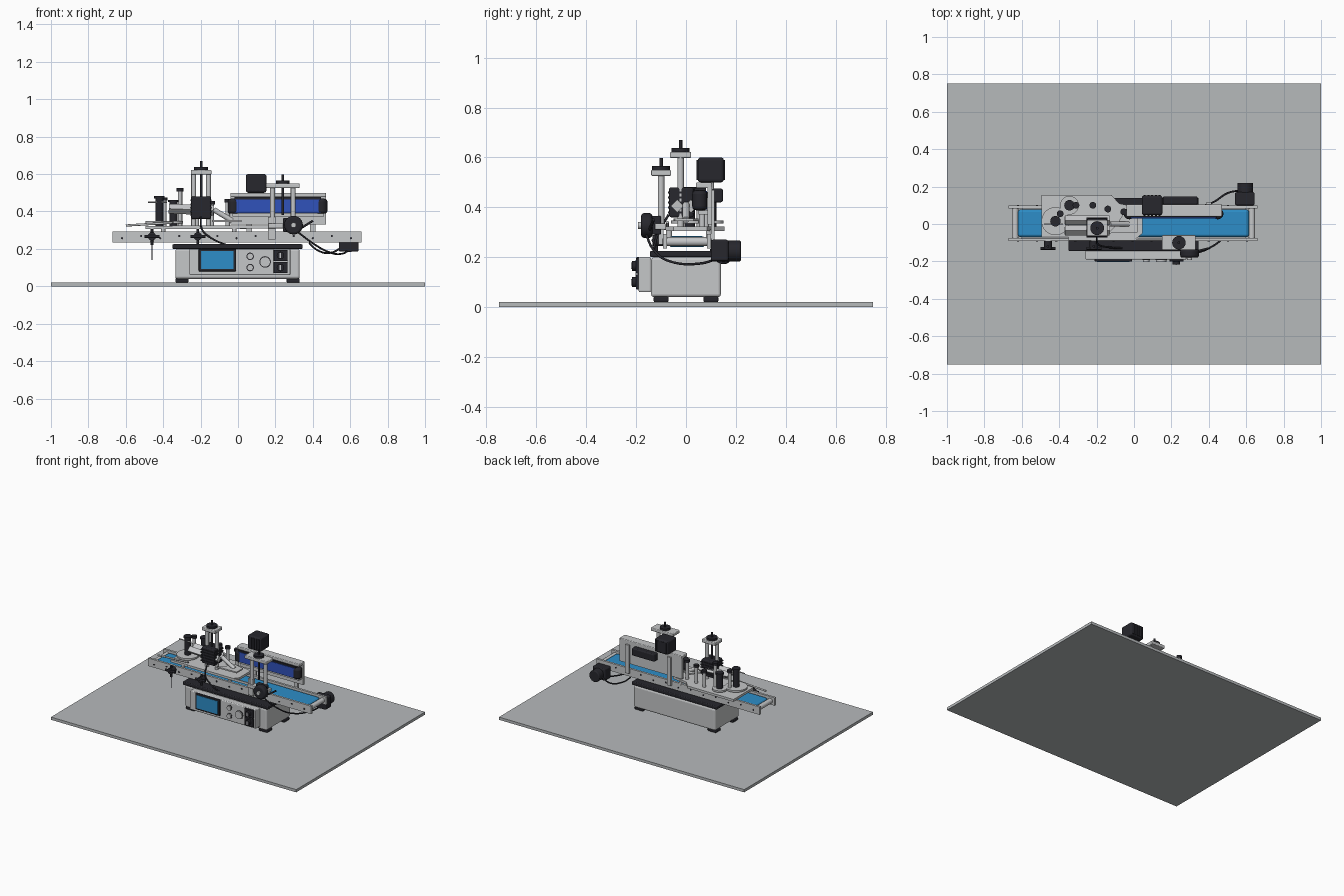
import bpy, bmesh, math
from mathutils import Vector

if "Cube" in bpy.data.objects:
    bpy.data.objects.remove(bpy.data.objects["Cube"], do_unlink=True)


def material(name, rgb):
    m = bpy.data.materials.new(name)
    m.use_nodes = True
    m.diffuse_color = (*rgb, 1)
    m.node_tree.nodes["Principled BSDF"].inputs["Base Color"].default_value = (*rgb, 1)
    return m


GREY = material("light grey metal", (0.56, 0.57, 0.58))
FLOOR = material("table grey", (0.47, 0.49, 0.5))
BLACK = material("black plastic", (0.02, 0.02, 0.026))
BLUE = material("belt blue", (0.026, 0.27, 0.58))
DEEP = material("deep blue", (0.03, 0.085, 0.5))


def finish(bm, name, mat, bevel=0, smooth=False):
    me = bpy.data.meshes.new(name)
    bm.to_mesh(me)
    bm.free()
    me.materials.append(mat)
    ob = bpy.data.objects.new(name, me)
    bpy.context.collection.objects.link(ob)
    if bevel:
        mod = ob.modifiers.new("rounded edges", "BEVEL")
        mod.width, mod.segments, mod.limit_method = bevel, 3, "ANGLE"
    if smooth:
        bpy.ops.object.select_all(action="DESELECT")
        ob.select_set(True)
        bpy.context.view_layer.objects.active = ob
        bpy.ops.object.shade_smooth_by_angle()
    return ob


def box(name, mat, x, y, z, bevel=0):
    """Box from (low, high) ranges."""
    bm = bmesh.new()
    bmesh.ops.create_cube(bm, size=1)
    for v in bm.verts:
        v.co = [(a + b) / 2 + c * (b - a) for (a, b), c in zip((x, y, z), v.co)]
    return finish(bm, name, mat, bevel)


def rod(name, mat, start, end, r, r2=None, sides=24, bevel=0):
    """Cylinder or cone between two points."""
    a, b = Vector(start), Vector(end)
    bm = bmesh.new()
    bmesh.ops.create_cone(bm, cap_ends=True, segments=sides, radius1=r,
                          radius2=r if r2 is None else r2, depth=(b - a).length)
    turn = Vector((0, 0, 1)).rotation_difference(b - a)
    for v in bm.verts:
        v.co = turn @ v.co + (a + b) / 2
    return finish(bm, name, mat, bevel, True)


def post(name, mat, x, y, z0, z1, r, **kw):
    return rod(name, mat, (x, y, z0), (x, y, z1), r, **kw)


def knob(name, mat, x, z, y0, y1, r, **kw):
    return rod(name, mat, (x, y0, z), (x, y1, z), r, **kw)


def cable(name, points, r=0.005):
    cu = bpy.data.curves.new(name, "CURVE")
    cu.dimensions, cu.bevel_depth, cu.bevel_resolution = "3D", r, 2
    sp = cu.splines.new("BEZIER")
    sp.bezier_points.add(len(points) - 1)
    for p, co in zip(sp.bezier_points, points):
        p.co = co
        p.handle_left_type = p.handle_right_type = "AUTO"
    cu.materials.append(BLACK)
    bpy.context.collection.objects.link(bpy.data.objects.new(name, cu))


def outline_plate(name, mat, points, z0, z1):
    """Flat plate extruded from a plan outline."""
    bm = bmesh.new()
    face = bm.faces.new([bm.verts.new((x, y, z0)) for x, y in points])
    ext = bmesh.ops.extrude_face_region(bm, geom=[face])
    bmesh.ops.translate(bm, vec=(0, 0, z1 - z0),
                        verts=[g for g in ext["geom"] if isinstance(g, bmesh.types.BMVert)])
    bmesh.ops.recalc_face_normals(bm, faces=bm.faces)
    return finish(bm, name, mat)


# Table and control cabinet
box("table_top", FLOOR, (-1, 1), (-0.75, 0.75), (0, 0.02))
box("cabinet", GREY, (-0.335, 0.33), (-0.14, 0.14), (0.04, 0.2), 0.012)
box("cabinet_lid", BLACK, (-0.35, 0.345), (-0.145, 0.14), (0.2, 0.225), 0.006)
for x in (-0.3, 0.295):
    for y in (-0.1, 0.1):
        box("cabinet_foot", BLACK, (x - 0.035, x + 0.035), (y - 0.03, y + 0.03), (0.02, 0.042), 0.006)

# Front panel, screen, buttons and switches
box("front_panel", GREY, (-0.26, 0.28), (-0.19, -0.14), (0.06, 0.2), 0.006)
box("screen_frame", BLACK, (-0.21, -0.01), (-0.2, -0.185), (0.08, 0.2), 0.004)
box("screen", BLUE, (-0.197, -0.023), (-0.203, -0.199), (0.092, 0.188))
for x, z, r in ((0.065, 0.16, 0.017), (0.065, 0.1, 0.017), (0.145, 0.13, 0.028)):
    knob("button_ring", BLACK, x, z, -0.193, -0.185, r + 0.003)
    knob("button", GREY, x, z, -0.202, -0.185, r)
for z in (0.1, 0.165):
    box("switch_block", BLACK, (0.19, 0.265), (-0.2, -0.185), (z - 0.03, z + 0.03), 0.003)
    knob("switch_knob", BLACK, 0.227, z, -0.217, -0.19, 0.02)
    box("switch_mark", GREY, (0.223, 0.231), (-0.22, -0.215), (z - 0.013, z + 0.013))

# Conveyor
for name, y0 in (("front_rail", -0.092), ("back_rail", 0.084)):
    box(name, GREY, (-0.67, 0.66), (y0, y0 + 0.016), (0.234, 0.292))
box("conveyor_bed", GREY, (-0.6, 0.6), (-0.076, 0.084), (0.245, 0.275))
box("conveyor_belt", BLUE, (-0.62, 0.615), (-0.07, 0.078), (0.24, 0.284), 0.015)
for x in (-0.635, 0.63):
    rod("end_roller", GREY, (x, -0.076, 0.262), (x, 0.084, 0.262), 0.018)
for side, y in (("front", -0.0925), ("back", 0.1005)):
    for i in range(13):
        knob(side + "_rail_bolt", BLACK, -0.62 + i * 0.102, 0.257 + 0.012 * (i % 2), y - 0.002, y + 0.002, 0.006, sides=10)

# Conveyor drive motor
rod("drive_motor", BLACK, (0.595, 0.1, 0.225), (0.595, 0.22, 0.225), 0.042, bevel=0.006)
box("drive_gearbox", BLACK, (0.54, 0.645), (0.1, 0.17), (0.185, 0.27), 0.008)
cable("motor_cable", [(0.57, 0.18, 0.22), (0.5, 0.165, 0.18), (0.43, 0.12, 0.19), (0.38, 0.1, 0.23)])
cable("front_cable", [(0.32, -0.16, 0.29), (0.4, -0.13, 0.23), (0.48, -0.07, 0.185), (0.56, 0.06, 0.175), (0.6, 0.14, 0.2)])

# Rail clamps with black handles
for x in (-0.46, -0.215):
    knob("clamp_hub", BLACK, x, 0.267, -0.135, -0.092, 0.022)
    rod("clamp_handle", BLACK, (x - 0.04, -0.13, 0.267), (x + 0.04, -0.13, 0.267), 0.008)
    post("clamp_pin", BLACK, x, -0.12, 0.22, 0.305, 0.007)
post("hanging_pin", BLACK, -0.46, -0.12, 0.14, 0.24, 0.003, sides=8)

# Labelling deck and guides
outline_plate("deck_plate", GREY, [(-0.495, -0.08), (0.01, -0.08), (0.045, -0.05), (0.045, 0.085),
                                   (-0.08, 0.11), (-0.12, 0.155), (-0.495, 0.155)], 0.305, 0.322)
for x in (-0.4, -0.02):
    for y in (-0.068, 0.092):
        post("deck_standoff", GREY, x, y, 0.28, 0.31, 0.012)
rod("guide_rod", GREY, (-0.6, -0.075, 0.325), (-0.35, -0.075, 0.34), 0.006)
box("front_guide", GREY, (-0.35, 0.24), (-0.088, -0.08), (0.308, 0.325))

# Reels and roller pins
for name, x, y, r, top in (("supply_reel", -0.42, 0.015, 0.075, 0.47), ("take_up_reel", -0.345, 0.1, 0.05, 0.45)):
    post(name + "_disc", GREY, x, y, 0.335, 0.348, r, sides=40)
    post(name + "_core", BLACK, x, y, 0.322, top, 0.022)
    post(name + "_cap", BLACK, x, y, top, top + 0.012, 0.028)
for x, y, top in ((-0.31, 0.1, 0.52), (-0.395, 0.055, 0.47), (-0.22, 0.1, 0.44), (-0.14, 0.08, 0.45), (-0.055, 0.065, 0.46)):
    post("roller_pin", GREY, x, y, 0.322, top, 0.012)
    post("roller_pin_cap", BLACK, x, y, top - 0.012, top + 0.006, 0.018)
rod("feed_pin", GREY, (-0.48, 0.0, 0.45), (-0.38, 0.0, 0.45), 0.004, sides=10)

# Slanted label arm and peel plate
for y in (0.02, -0.035):
    rod("label_arm", GREY, (-0.37, y, 0.415), (-0.13, y, 0.405), 0.026, sides=4)
outline_plate("peel_plate", GREY, [(-0.14, -0.05), (0.02, -0.045), (0.02, 0.03), (-0.06, 0.05), (-0.09, 0.0)], 0.345, 0.355)
rod("peel_support", GREY, (-0.13, 0.0, 0.41), (-0.03, 0.0, 0.35), 0.014)


def tower(name, x, y, wide, deep, spread, bottom, top, r):
    """Top plate on paired posts with a screw and hand knob."""
    box(name + "_top_plate", GREY, (x - wide, x + wide), (y - deep, y + deep), (top - 0.024, top), 0.005)
    for s in (-spread, spread):
        post(name + "_post", GREY, x + s, y, bottom, top - 0.02, 0.013)
    post(name + "_screw", BLACK, x, y, top - 0.17, top + 0.048, 0.007)
    post(name + "_hand_knob", BLACK, x, y, top, top + 0.015, r)


# Print head tower
tower("print_tower", -0.197, -0.022, 0.055, 0.043, 0.04, 0.32, 0.622, 0.037)
box("print_head", BLACK, (-0.25, -0.145), (-0.068, 0.03), (0.36, 0.48), 0.008)
for i in range(5):
    z = 0.375 + i * 0.02
    box("print_head_rib", BLACK, (-0.254, -0.141), (-0.072, 0.034), (z, z + 0.008))
cable("print_cable", [(-0.2, -0.07, 0.37), (-0.19, -0.11, 0.3), (-0.13, -0.125, 0.25), (-0.06, -0.13, 0.22)])

# Sensor gantry on the front rail
tower("sensor_tower", 0.24, -0.1, 0.09, 0.04, 0.055, 0.32, 0.55, 0.036)
box("sensor_crossbar", GREY, (0.16, 0.33), (-0.125, -0.08), (0.31, 0.335), 0.004)
box("sensor_bracket", GREY, (0.16, 0.2), (-0.11, -0.09), (0.25, 0.37))
box("sensor_body", BLACK, (0.24, 0.32), (-0.14, -0.1), (0.29, 0.365), 0.006)
knob("adjuster_wheel", BLACK, 0.297, 0.327, -0.18, -0.135, 0.05, bevel=0.012)
knob("adjuster_hub", GREY, 0.297, 0.327, -0.192, -0.17, 0.014)
rod("adjuster_lever", BLACK, (0.32, -0.15, 0.3), (0.4, -0.13, 0.35), 0.006)

# Wrap-around press belt with end rollers
box("press_back_panel", GREY, (-0.04, 0.47), (0.086, 0.104), (0.33, 0.482))
box("press_top_bar", GREY, (-0.04, 0.47), (0.04, 0.104), (0.477, 0.5), 0.005)
box("press_bottom_bar", GREY, (-0.03, 0.46), (0.05, 0.09), (0.372, 0.388))
box("press_belt", DEEP, (-0.02, 0.445), (0.03, 0.084), (0.392, 0.465))
box("press_belt_shade", BLACK, (-0.02, 0.445), (0.034, 0.08), (0.465, 0.477))
for x in (-0.025, 0.448):
    post("press_roller", BLACK, x, 0.055, 0.388, 0.468, 0.03, bevel=0.015)

# Press motor with cooling ribs
box("press_motor", BLACK, (0.042, 0.152), (0.047, 0.152), (0.5, 0.6), 0.012)
for i in range(5):
    x = 0.052 + i * 0.02
    box("press_motor_rib", BLACK, (x, x + 0.01), (0.043, 0.156), (0.51, 0.59))
box("press_gearbox", BLACK, (0.155, 0.34), (0.104, 0.148), (0.42, 0.475), 0.008)
for x in (0.06, 0.4):
    box("press_support", GREY, (x - 0.015, x + 0.015), (0.1, 0.115), (0.26, 0.47))
